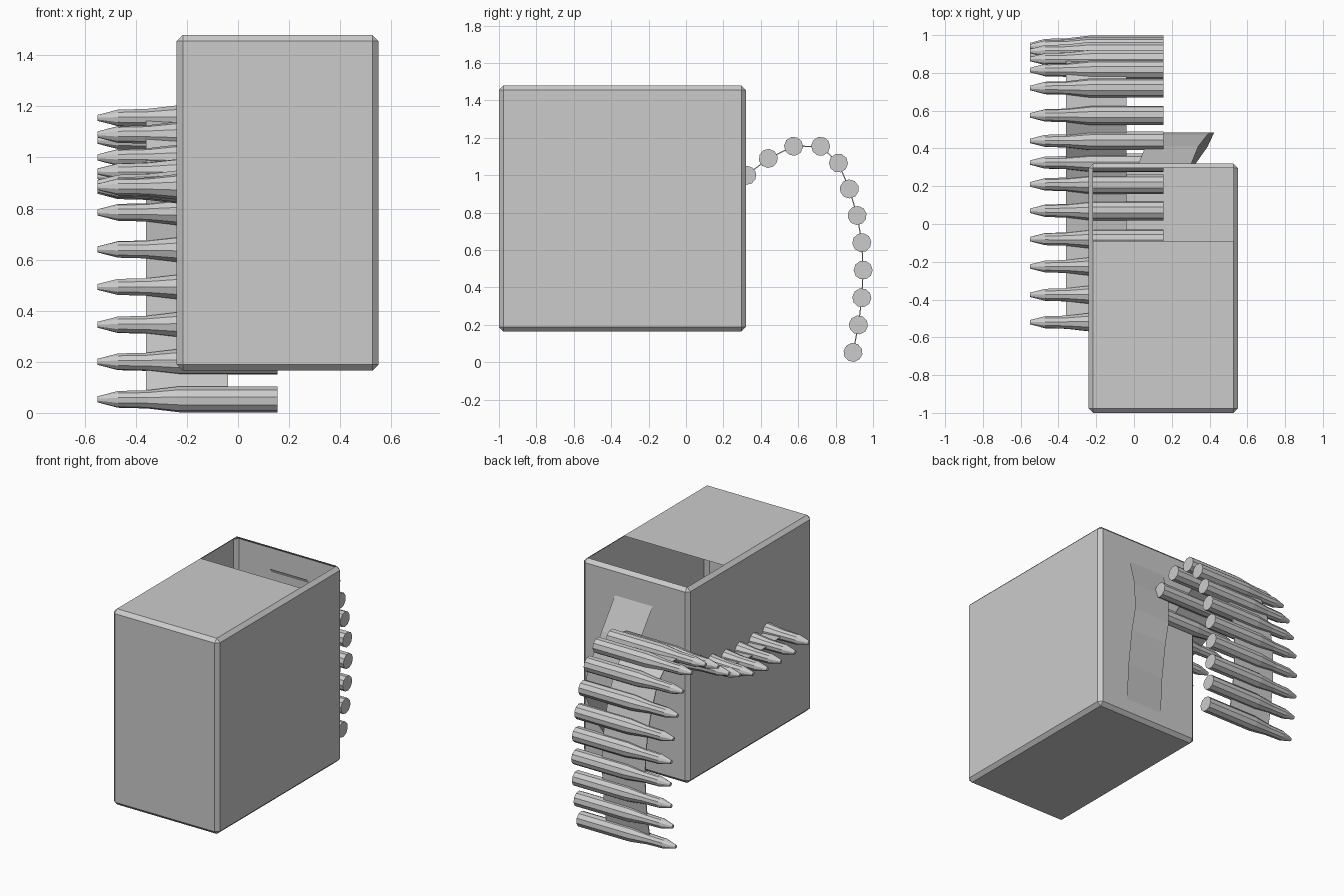
import bpy, bmesh, math
from mathutils import Vector

cube = bpy.data.objects.get("Cube")
if cube:
    bpy.data.objects.remove(cube)

GREY = (0.6, 0.6, 0.6, 1)
mat = bpy.data.materials.new("plain_grey")
mat.use_nodes = True
mat.diffuse_color = GREY
mat.node_tree.nodes["Principled BSDF"].inputs["Base Color"].default_value = GREY


def finish(name, bm):
    mesh = bpy.data.meshes.new(name)
    bm.to_mesh(mesh)
    bm.free()
    mesh.materials.append(mat)
    obj = bpy.data.objects.new(name, mesh)
    bpy.context.collection.objects.link(obj)
    return obj


def ribbon(name, left_edge, width):
    """Flat band that runs through the points and is wide along x."""
    bm = bmesh.new()
    rows = [(bm.verts.new(p), bm.verts.new(Vector(p) + Vector((width, 0, 0))))
            for p in left_edge]
    for (a, b), (c, d) in zip(rows, rows[1:]):
        bm.faces.new((a, b, d, c))
    return finish(name, bm)


# Thin-walled box with chamfered edges
low, high = Vector((-0.24, -1, 0.165)), Vector((0.55, 0.32, 1.48))
bm = bmesh.new()
bmesh.ops.create_cube(bm, size=1)
for v in bm.verts:
    v.co = (low + high) / 2 + Vector(a * b for a, b in zip(v.co, high - low))
bmesh.ops.bevel(bm, geom=bm.edges[:], offset=0.024, segments=1, affect='EDGES')
# Opening at the back of the top
top = max(bm.faces, key=lambda f: f.calc_center_median().z)
bmesh.ops.bisect_plane(bm, geom=[top] + top.edges[:] + top.verts[:],
                       plane_co=(0, -0.09, 0), plane_no=(0, 1, 0))
opening = [f for f in bm.faces if f.normal.z > 0.99 and f.calc_center_median().y > -0.09]
bmesh.ops.delete(bm, geom=opening, context='FACES_ONLY')
finish("box", bm)

# Carrying strap on the back, leaning sideways as it bulges out
ribbon("back_strap", [(0.02, 0.31, 1.32), (0.06, 0.41, 1.08), (0.11, 0.475, 0.85),
                      (0.145, 0.485, 0.68), (0.11, 0.41, 0.47), (0.04, 0.31, 0.26)], 0.28)

# Belt path (y, z) from inside the box, over the back and down
path = [(-0.52, 0.885), (-0.375, 0.875), (-0.225, 0.87), (-0.08, 0.875), (0.07, 0.9),
        (0.21, 0.945), (0.325, 1.0), (0.44, 1.09), (0.575, 1.155), (0.72, 1.155),
        (0.815, 1.065), (0.873, 0.927), (0.915, 0.785), (0.94, 0.64), (0.947, 0.493),
        (0.94, 0.345), (0.922, 0.2), (0.893, 0.053)]
band = ribbon("belt_band", [(-0.36, -0.555, 0.89)] + [(-0.36, y, z) for y, z in path], 0.32)
thick = band.modifiers.new("thickness", 'SOLIDIFY')
thick.thickness, thick.offset = 0.006, 0

# One round: case, shoulder, neck and tip as a turned profile along x
profile = [(0.155, 0.051), (-0.23, 0.051), (-0.355, 0.036), (-0.47, 0.033), (-0.55, 0.012)]
SIDES = 10
bm = bmesh.new()
rings = []
for x, r in profile:
    angles = [math.tau * (i + 0.5) / SIDES for i in range(SIDES)]
    rings.append([bm.verts.new((x, r * math.cos(a), r * math.sin(a))) for a in angles])
for one, two in zip(rings, rings[1:]):
    for i in range(SIDES):
        j = (i + 1) % SIDES
        bm.faces.new((one[i], one[j], two[j], two[i]))
bm.faces.new(rings[0])
bm.faces.new(rings[-1])
bmesh.ops.recalc_face_normals(bm, faces=bm.faces[:])
first = finish("round", bm)

# Rounds along the belt, turned with its direction
for i, (y, z) in enumerate(path):
    obj = first if i == 0 else bpy.data.objects.new("round", first.data)
    if i:
        bpy.context.collection.objects.link(obj)
    (y0, z0), (y1, z1) = path[max(i - 1, 0)], path[min(i + 1, len(path) - 1)]
    obj.location = (0, y, z)
    obj.rotation_euler.x = math.atan2(z1 - z0, y1 - y0)
